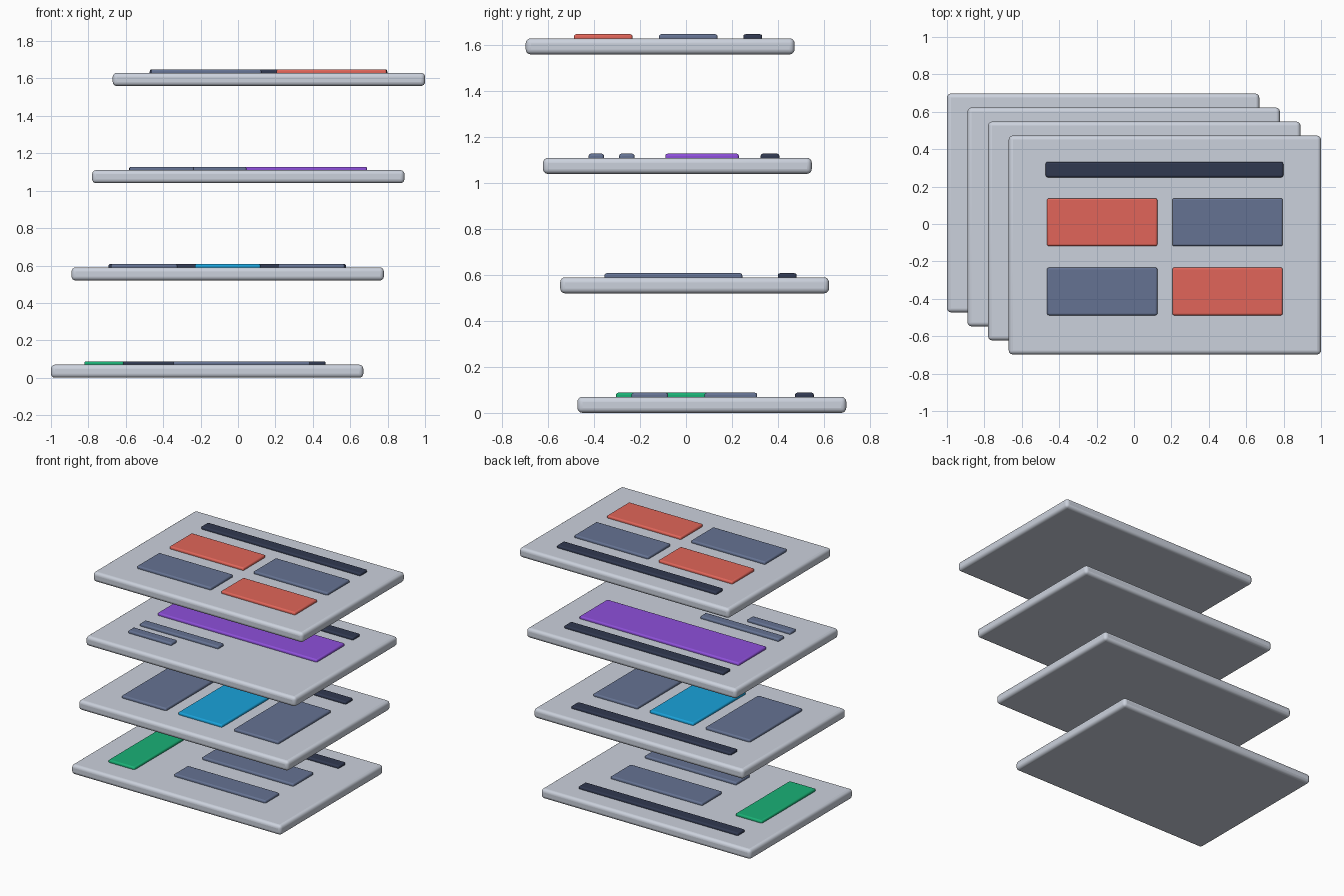
import bpy

if "Cube" in bpy.data.objects:
    bpy.data.objects.remove(bpy.data.objects["Cube"])

# Palette
def mat(name, r, g, b):
    m = bpy.data.materials.new(name)
    m.diffuse_color = (r, g, b, 1)
    m.use_nodes = True
    m.node_tree.nodes["Principled BSDF"].inputs["Base Color"].default_value = m.diffuse_color
    return m

PALE = mat("pale_panel", 0.60, 0.64, 0.72)
DARK = mat("dark_navy", 0.03, 0.04, 0.08)
SLATE = mat("slate", 0.13, 0.17, 0.29)
GREEN = mat("green", 0.01, 0.44, 0.18)
BLUE = mat("blue", 0.01, 0.36, 0.70)
PURPLE = mat("purple", 0.27, 0.08, 0.70)
RED = mat("red", 0.75, 0.13, 0.10)

# Box with softly rounded edges
def rounded_box(name, centre, size, material, radius, segments=3):
    bpy.ops.mesh.primitive_cube_add(size=1, location=centre)
    ob = bpy.context.object
    ob.name = name
    ob.scale = size
    bpy.ops.object.transform_apply(location=False, rotation=False, scale=True)
    bev = ob.modifiers.new("rounding", 'BEVEL')
    bev.width = radius
    bev.segments = segments
    ob.data.materials.append(material)
    bpy.ops.object.shade_smooth_by_angle()
    return ob

THICK, RISE, STEP = 0.07, 0.018, 0.52

# Tiles per screen: name, local x, local y, width, depth, material
screens = [
    [("sidebar", -0.551, -0.11, 0.21, 0.615, GREEN),
     ("upper_block", 0.185, 0.0825, 0.73, 0.23, SLATE),
     ("lower_block", 0.185, -0.27, 0.73, 0.16, SLATE)],
    [("left_card", -0.447, -0.0925, 0.355, 0.60, SLATE),
     ("middle_card", 0.0, -0.0925, 0.35, 0.60, BLUE),
     ("right_card", 0.447, -0.0925, 0.355, 0.60, SLATE)],
    [("banner", 0.0, 0.1075, 1.27, 0.32, PURPLE),
     ("long_bar", -0.3225, -0.22, 0.625, 0.067, SLATE),
     ("short_bar", -0.4625, -0.353, 0.345, 0.067, SLATE)],
    [("back_left_tile", -0.335, 0.122, 0.59, 0.255, RED),
     ("back_right_tile", 0.335, 0.122, 0.59, 0.255, SLATE),
     ("front_left_tile", -0.335, -0.248, 0.59, 0.255, SLATE),
     ("front_right_tile", 0.335, -0.248, 0.59, 0.255, RED)],
]

# Stack of panels, each shifted sideways and forward
for i, tiles in enumerate(screens):
    cx, cy, z = (i - 1.5) * 0.11, (1.5 - i) * 0.075, i * STEP
    rounded_box(f"panel_{i + 1}", (cx, cy, z + THICK / 2),
                (1.67, 1.17, THICK), PALE, 0.022, 4)
    header = ("header_bar", -0.002, 0.403, 1.27, 0.082, DARK)
    for name, x, y, w, d, m in [header] + tiles:
        # tiles are sunk slightly into the panel
        h = RISE + 0.014
        rounded_box(f"{name}_{i + 1}", (cx + x, cy + y, z + THICK + RISE - h / 2),
                    (w, d, h), m, 0.01)
